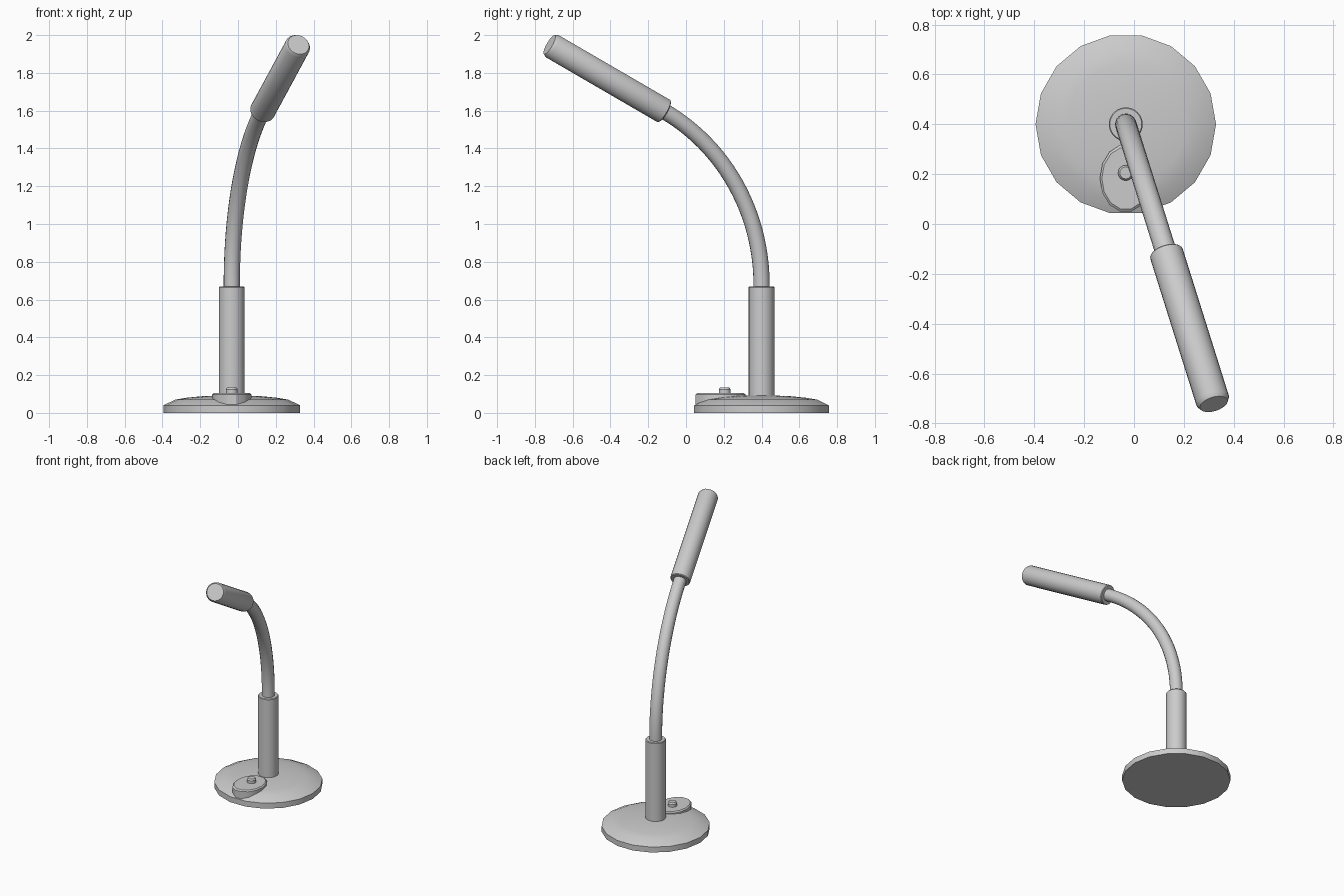
import bpy, bmesh, math
from mathutils import Vector

if "Cube" in bpy.data.objects:
    bpy.data.objects.remove(bpy.data.objects["Cube"])

CX, CY = -0.033, 0.40                               # stand axis
LEAN = Vector((0.30, -0.954, 0)).normalized()       # direction the neck bends
UP = Vector((0, 0, 1))


def finish(name, bm):
    bmesh.ops.remove_doubles(bm, verts=bm.verts, dist=1e-6)
    bmesh.ops.recalc_face_normals(bm, faces=bm.faces)
    mesh = bpy.data.meshes.new(name)
    bm.to_mesh(mesh)
    bm.free()
    ob = bpy.data.objects.new(name, mesh)
    bpy.context.collection.objects.link(ob)
    bpy.ops.object.select_all(action='DESELECT')
    ob.select_set(True)
    bpy.context.view_layer.objects.active = ob
    bpy.ops.object.shade_smooth_by_angle(angle=math.radians(32))
    return ob


def skin(name, rings):
    """Bridge a list of vertex rings and cap both ends."""
    bm = bmesh.new()
    rows = [[bm.verts.new(p) for p in ring] for ring in rings]
    n = len(rows[0])
    for a, b in zip(rows, rows[1:]):
        for i in range(n):
            j = (i + 1) % n
            bm.faces.new((a[i], a[j], b[j], b[i]))
    bm.faces.new(rows[0])
    bm.faces.new(rows[-1])
    return finish(name, bm)


def ring(center, u, v, ru, rv, sides):
    return [center + u * ru * math.cos(t) + v * rv * math.sin(t)
            for t in (math.tau * i / sides for i in range(sides))]


def lathe(name, origin, axis, profile, sides, stretch=1.0):
    """Profile is (radius, distance along axis)."""
    axis = axis.normalized()
    u = Vector((1, 0, 0)) if abs(axis.z) > 0.99 else axis.cross(UP).normalized()
    v = axis.cross(u)
    return skin(name, [ring(origin + axis * h, u, v, r, r * stretch, sides)
                       for r, h in profile])


# Weighted base and upright sleeve
foot = Vector((CX, CY, 0))
lathe("base", foot, UP, [(0.362, 0), (0.362, 0.04), (0.30, 0.07), (0.24, 0.08),
                         (0.16, 0.088), (0.07, 0.092)], 18)
lathe("stem", foot, UP, [(0.068, 0.05), (0.068, 0.665), (0.064, 0.67)], 24)

# Switch plate and push button
lathe("switch_plate", Vector((CX, 0.183, 0)), UP,
      [(0.104, 0.03), (0.104, 0.097), (0.096, 0.105)], 14, 1.31)
lathe("button", Vector((CX, 0.205, 0)), UP,
      [(0.031, 0.09), (0.031, 0.125), (0.024, 0.135)], 16)

# Gooseneck: short straight start, then an arc
BEND, RADIUS, START = math.radians(61), 1.048, 0.68
side = LEAN.cross(UP)
rings = [ring(foot + UP * 0.6, LEAN, side, 0.043, 0.043, 16)]
for k in range(25):
    t = BEND * k / 24
    p = foot + UP * (START + RADIUS * math.sin(t)) + LEAN * RADIUS * (1 - math.cos(t))
    u = LEAN * math.cos(t) - UP * math.sin(t)
    rings.append(ring(p, u, side, 0.043, 0.043, 16))
direction = LEAN * math.sin(BEND) + UP * math.cos(BEND)
tip = p.copy()
rings.append(ring(tip + direction * 0.03, u, side, 0.043, 0.043, 16))
skin("gooseneck", rings)

# Tubular head
lathe("head", tip, direction,
      [(0.064, 0), (0.068, 0.005), (0.068, 0.71), (0.058, 0.728)], 24)
